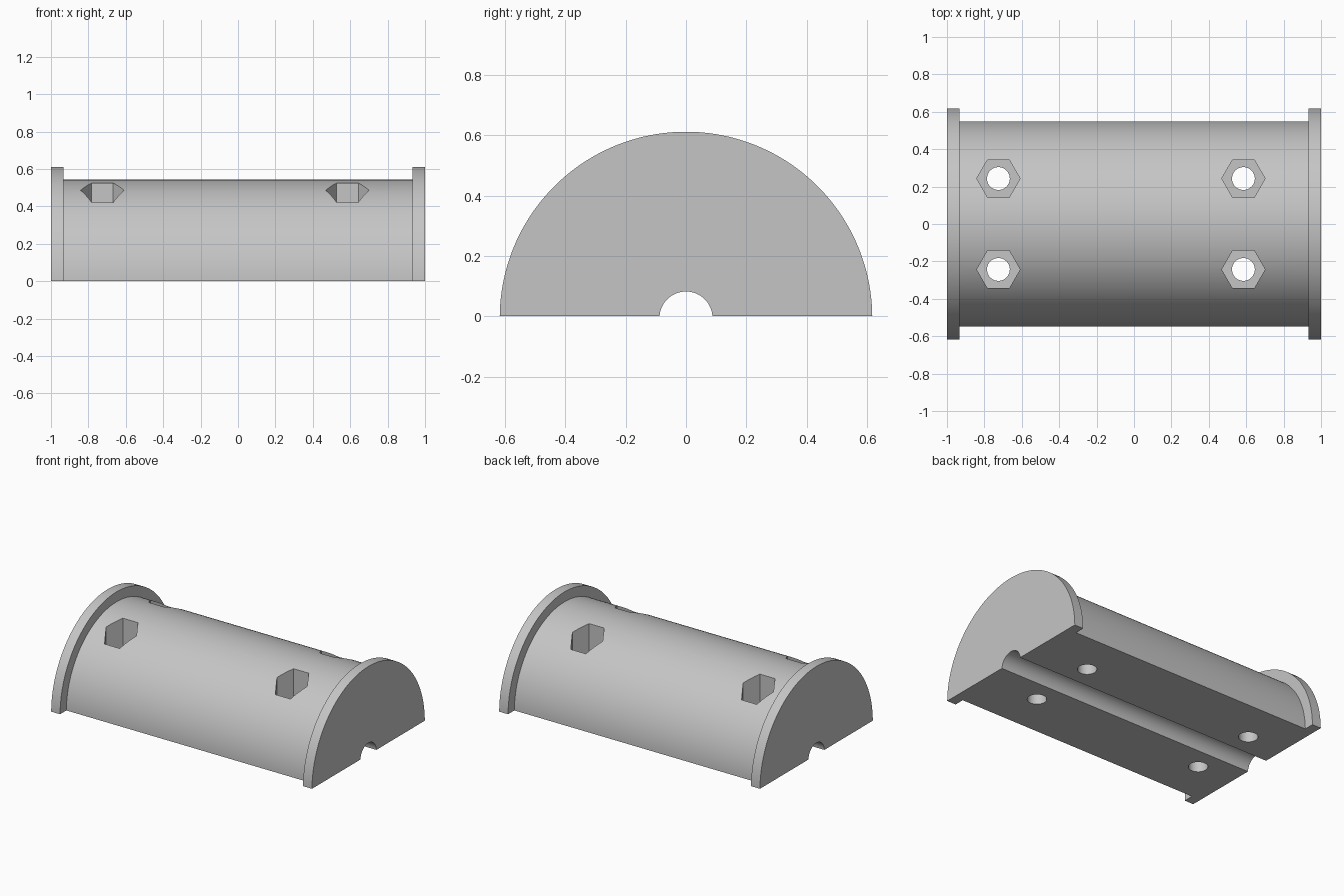
import bpy
import bmesh
from math import asin, cos, pi, sin, radians

AXIS_Z = -0.006      # the cylinder axis sits just under the cut plane
GROOVE_R = 0.088
BODY_R = 0.549
FLANGE_R = 0.618
INNER_X = 0.932
POCKET_FLOOR = 0.15

cube = bpy.data.objects.get("Cube")
if cube:
    bpy.data.objects.remove(cube, do_unlink=True)

grey = bpy.data.materials.new("plain grey")
grey.use_nodes = True
grey.diffuse_color = (0.56, 0.56, 0.56, 1)
grey.node_tree.nodes["Principled BSDF"].inputs["Base Color"].default_value = grey.diffuse_color


def arc(radius, steps):
    """Points (y, z) of an arch that starts and ends on the ground."""
    low = asin(-AXIS_Z / radius)
    angles = [low + (pi - 2 * low) * i / steps for i in range(steps + 1)]
    return [(radius * cos(a), AXIS_Z + radius * sin(a)) for a in angles]


def prism(name, points, offset):
    """Extrude a closed outline of 3D points along an offset."""
    bm = bmesh.new()
    face = bm.faces.new([bm.verts.new(p) for p in points])
    top = bmesh.ops.extrude_face_region(bm, geom=[face])["geom"]
    bmesh.ops.translate(bm, vec=offset, verts=[v for v in top if isinstance(v, bmesh.types.BMVert)])
    bmesh.ops.recalc_face_normals(bm, faces=bm.faces)
    mesh = bpy.data.meshes.new(name)
    bm.to_mesh(mesh)
    bm.free()
    obj = bpy.data.objects.new(name, mesh)
    bpy.context.collection.objects.link(obj)
    mesh.materials.append(grey)
    return obj


def half_cylinder(name, x0, x1, radius):
    outline = arc(radius, 96) + arc(GROOVE_R, 32)[::-1]
    return prism(name, [(x0, y, z) for y, z in outline], (x1 - x0, 0, 0))


def upright_cutter(name, x, y, radius, sides, z0, z1):
    ring = [2 * pi * i / sides for i in range(sides)]
    points = [(x + radius * cos(a), y + radius * sin(a), z0) for a in ring]
    return prism(name, points, (0, 0, z1 - z0))


def activate(obj):
    bpy.ops.object.select_all(action="DESELECT")
    obj.select_set(True)
    bpy.context.view_layer.objects.active = obj


def cut(target, cutter):
    mod = target.modifiers.new("cut", "BOOLEAN")
    mod.operation = "DIFFERENCE"
    mod.solver = "EXACT"
    mod.object = cutter
    activate(target)
    bpy.ops.object.modifier_apply(modifier=mod.name)
    bpy.data.objects.remove(cutter, do_unlink=True)


# Half-round body and its end flanges
body = half_cylinder("body", -INNER_X, INNER_X, BODY_R)
left_flange = half_cylinder("left_flange", INNER_X, 1, FLANGE_R)
right_flange = half_cylinder("right_flange", -1, -INNER_X, FLANGE_R)

# Hexagonal nut pockets with bolt holes through the body
for x in (-0.725, 0.585):
    for y in (-0.243, 0.243):
        cut(body, upright_cutter("nut_pocket", x, y, 0.116, 6, POCKET_FLOOR, 1))
        cut(body, upright_cutter("bolt_hole", x, y, 0.061, 40, -1, 1))

for part in (body, left_flange, right_flange):
    activate(part)
    bpy.ops.object.shade_smooth_by_angle(angle=radians(30))
